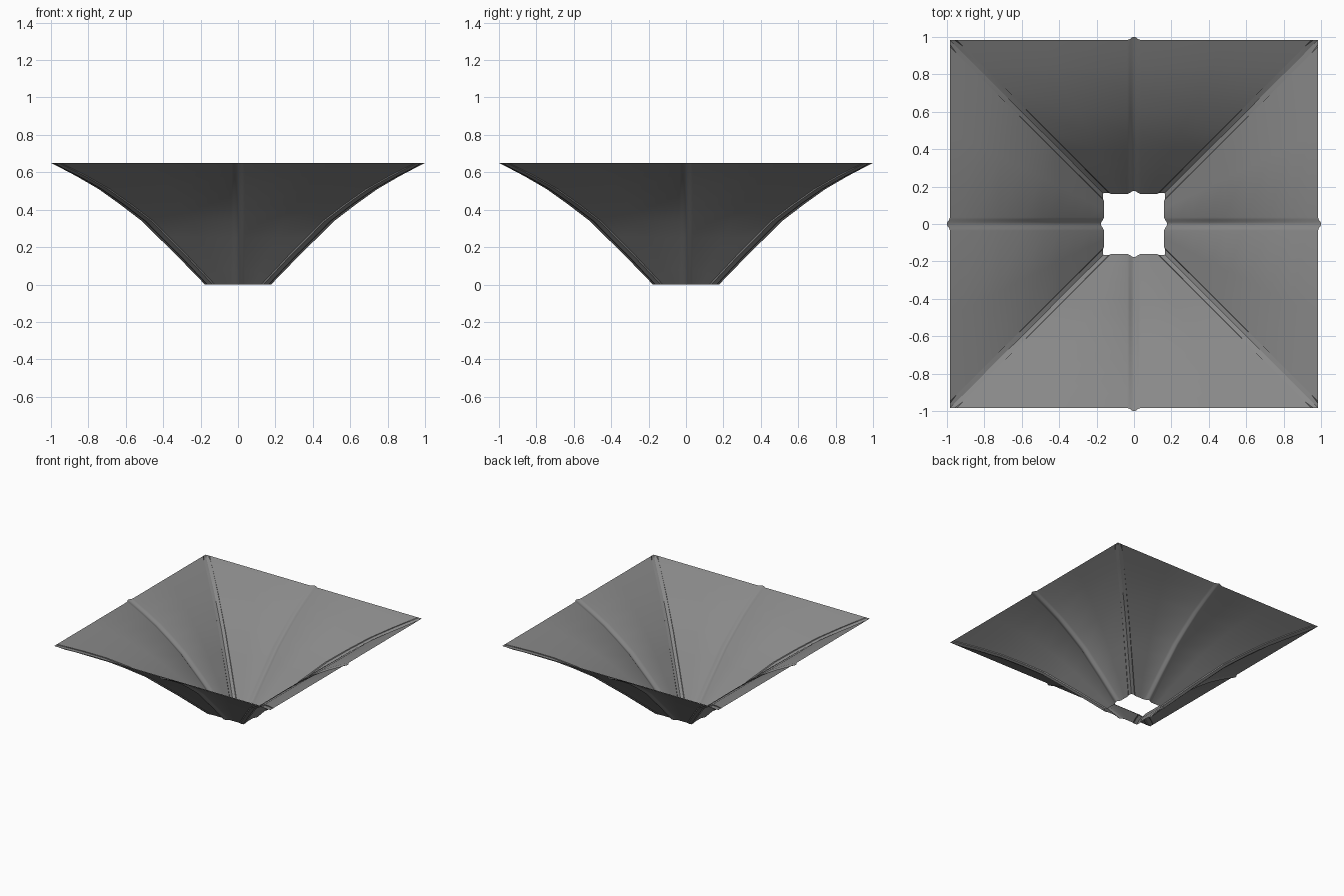
import bpy, bmesh, math

if "Cube" in bpy.data.objects:
    bpy.data.objects.remove(bpy.data.objects["Cube"])

# half width of the square section at each height: (half width, z)
PROFILE = [(0.16, 0.0), (0.235, 0.08), (0.315, 0.165), (0.40, 0.25), (0.487, 0.338),
           (0.60, 0.425), (0.72, 0.51), (0.84, 0.578), (0.93, 0.624), (0.983, 0.65)]
# raised rib down the middle of each side: (offset along side, share of the bulge)
RIB = [(-0.036, 0), (-0.022, 0.35), (-0.010, 0.88), (0, 1),
       (0.010, 0.88), (0.022, 0.35), (0.036, 0)]


def side_section(h):
    """One side of the square ring, facing +x, from just after one corner to the next."""
    t = (h - 0.16) / 0.823
    bulge = 0.017 + 0.009 * math.sin(math.pi * t)      # rib is deepest halfway up
    g = 0.0 if h > 0.95 else 0.007 + 0.007 * t         # corner channel fades at the rim
    mid = (h - 0.036) * 0.5 + 0.018
    pts = [(h + g, -h + 0.024), (h, -h + 0.036), (h, -mid)]
    pts += [(h + b * bulge, y) for y, b in RIB]
    pts += [(h, mid), (h, h - 0.036), (h + g, h - 0.024), (h + g * 0.6, h + g * 0.6)]
    return pts


bm = bmesh.new()
rings = []
for h, z in PROFILE:
    ring = []
    for c, s in ((1, 0), (0, 1), (-1, 0), (0, -1)):
        for x, y in side_section(h):
            ring.append(bm.verts.new((c * x - s * y, s * x + c * y, z)))
    rings.append(ring)

# skin the rings into an open funnel sheet
for a, b in zip(rings, rings[1:]):
    n = len(a)
    for i in range(n):
        j = (i + 1) % n
        bm.faces.new((a[i], a[j], b[j], b[i]))

mesh = bpy.data.meshes.new("funnel_sheet")
bm.to_mesh(mesh)
bm.free()
funnel = bpy.data.objects.new("funnel_sheet", mesh)
bpy.context.collection.objects.link(funnel)

# dark grey sheet
mat = bpy.data.materials.new("dark_grey")
mat.diffuse_color = (0.25, 0.25, 0.25, 1)
mat.use_nodes = True
mat.node_tree.nodes["Principled BSDF"].inputs["Base Color"].default_value = mat.diffuse_color
mesh.materials.append(mat)

bpy.context.view_layer.objects.active = funnel
funnel.select_set(True)
bpy.ops.object.shade_smooth_by_angle(angle=math.radians(25))
